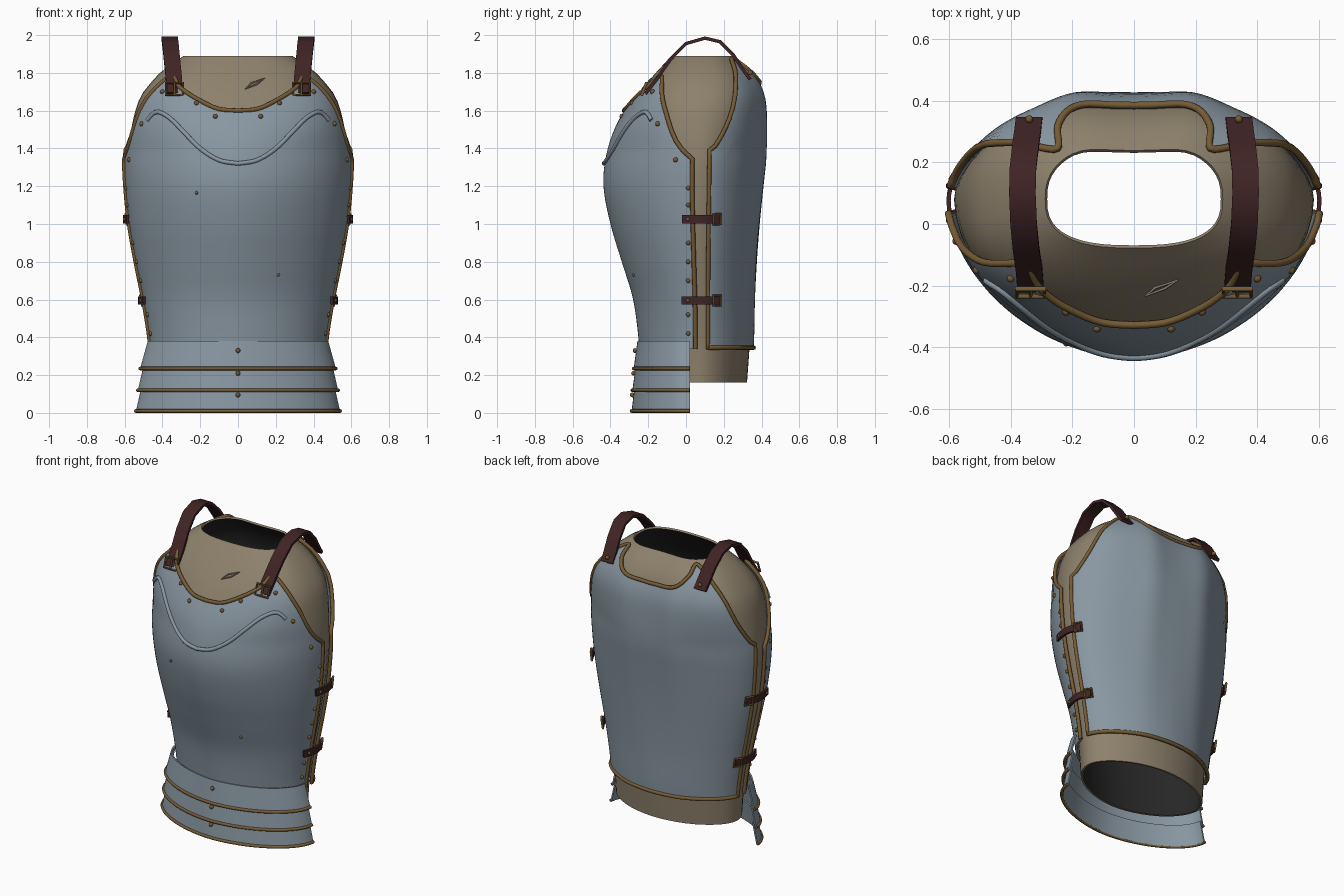
import bpy, math
from mathutils import Vector

cube = bpy.data.objects.get("Cube")
if cube:
    bpy.data.objects.remove(cube, do_unlink=True)


def material(name, colour):
    mat = bpy.data.materials.new(name)
    mat.use_nodes = True
    mat.diffuse_color = (*colour, 1)
    mat.node_tree.nodes["Principled BSDF"].inputs["Base Color"].default_value = (*colour, 1)
    return mat


STEEL = material("blue_grey_steel", (.25, .31, .36))
CLOTH = material("tan_padding", (.27, .22, .15))
LINING = material("dark_lining", (.02, .02, .02))
LEATHER = material("dark_brown_leather", (.05, .017, .018))
BRONZE = material("bronze_trim", (.18, .105, .035))

# Torso sections: height, half width, front depth, back depth
BODY = [(.16, .455, -.23, .345), (.38, .47, -.25, .36), (.6, .505, -.28, .365),
        (.8, .545, -.34, .375), (1, .58, -.4, .39), (1.2, .6, -.437, .41),
        (1.35, .605, -.425, .425), (1.5, .588, -.38, .425), (1.67, .54, -.285, .41),
        (1.78, .455, -.2, .365), (1.83, .4, -.155, .33), (1.89, .31, -.1, .26)]
# Upper edges of the plates: angle from the side, height
FRONT_TOP = [(.1, 1.34), (.27, 1.42), (.43, 1.6), (.74, 1.78), (1.02, 1.72),
             (1.24, 1.66), (1.42, 1.61), (1.571, 1.6)]
BACK_TOP = [(.15, 1.39), (.25, 1.42), (.42, 1.56), (.56, 1.75), (.78, 1.875),
            (1.05, 1.82), (1.3, 1.755), (1.571, 1.74)]
MID_Y = .08
PI = math.pi


def smooth(table, x, col=1):
    """Hermite interpolation through a small table."""
    x = min(max(x, table[0][0]), table[-1][0])
    last = len(table) - 1
    i = next(k for k in range(last) if x <= table[k + 1][0])

    def slope(k):
        p, q = table[max(k - 1, 0)], table[min(k + 1, last)]
        return (q[col] - p[col]) / (q[0] - p[0])
    p, q = table[i], table[i + 1]
    h = q[0] - p[0]
    u = (x - p[0]) / h
    w = u * u * (3 - 2 * u)
    return (p[col] * (1 - w) + q[col] * w + h * slope(i) * u * (1 - u) ** 2
            - h * slope(i + 1) * u * u * (1 - u))


def power(z):
    return 1.85 + .8 * min(max((z - 1.4) / .38, 0), 1)


def spow(v, p):
    return math.copysign(abs(v) ** p, v)


def torso(t, z, off=0):
    """Point on the torso; t runs from left side over the front."""
    a, f, b = (smooth(BODY, z, c) for c in (1, 2, 3))
    s, c, e = math.sin(t), math.cos(t), 2 / power(z)
    d = MID_Y - f if s >= 0 else b - MID_Y
    x = (a + off) * spow(c, e)
    y = MID_Y - (d + off) * spow(s, e)
    if s < 0:  # shoulder blades
        y += .02 * math.exp(-((abs(x) - .2) / .1) ** 2) * min(z / 1.4, 1) * abs(s)
    return Vector((x, y, z))


def front_point(x, z, off=0):
    a, f, n = smooth(BODY, z, 1), smooth(BODY, z, 2), power(z)
    return Vector((x, MID_Y - (MID_Y - f + off) * max(1 - (abs(x) / a) ** n, 0) ** (1 / n), z))


def side_point(side, y, z, off=0):
    a, n = smooth(BODY, z), power(z)
    d = MID_Y - smooth(BODY, z, 2) if y < MID_Y else smooth(BODY, z, 3) - MID_Y
    return Vector((side * (a * (1 - (abs(y - MID_Y) / d) ** n) ** (1 / n) + off), y, z))


def sheet(name, rows, mats, thick, offset=-1, closed=False, lining=0):
    """Thickened grid; each row is a list of points."""
    n, verts = len(rows[0]), [p for r in rows for p in r]
    faces = []
    for j in range(len(rows) - 1):
        for i in range(n if closed else n - 1):
            k = (i + 1) % n
            faces.append((j * n + i, (j + 1) * n + i, (j + 1) * n + k, j * n + k))
    mesh = bpy.data.meshes.new(name)
    mesh.from_pydata(verts, [], faces)
    for m in mats:
        mesh.materials.append(m)
    ob = bpy.data.objects.new(name, mesh)
    bpy.context.collection.objects.link(ob)
    mod = ob.modifiers.new("thickness", "SOLIDIFY")
    mod.thickness, mod.offset, mod.material_offset = thick, offset, lining
    activate(ob)
    bpy.ops.object.modifier_apply(modifier=mod.name)
    bpy.ops.object.shade_smooth_by_angle(angle=math.radians(40))
    return ob


def activate(ob):
    bpy.ops.object.select_all(action="DESELECT")
    ob.select_set(True)
    bpy.context.view_layer.objects.active = ob


def tube(name, pts, radius, mat, closed=False):
    curve = bpy.data.curves.new(name, "CURVE")
    curve.dimensions = "3D"
    curve.bevel_depth, curve.bevel_resolution, curve.use_fill_caps = radius, 2, True
    line = curve.splines.new("POLY")
    line.points.add(len(pts) - 1)
    for p, co in zip(line.points, pts):
        p.co = (*co, 1)
    line.use_cyclic_u = closed
    curve.materials.append(mat)
    ob = bpy.data.objects.new(name, curve)
    bpy.context.collection.objects.link(ob)
    activate(ob)
    bpy.ops.object.convert(target="MESH")
    bpy.ops.object.shade_smooth_by_angle(angle=math.radians(50))


def rivet(co, r=.013):
    bpy.ops.mesh.primitive_uv_sphere_add(segments=10, ring_count=6, radius=r, location=co)
    ob = bpy.context.object
    ob.name = "rivet"
    ob.data.materials.append(BRONZE)
    bpy.ops.object.shade_smooth()


def spread(lo, hi, n):
    return [lo + (hi - lo) * i / n for i in range(n + 1)]


# Padded undergarment with dark inside
sheet("padded_vest", [[torso(t, z, -.022) for t in spread(0, 2 * PI, 48)[:-1]]
                      for z in spread(.16, 1.89, 36)], [CLOTH, LINING], .012, closed=True, lining=1)
tear = [(.04, 1.715), (.07, 1.745), (.14, 1.77), (.1, 1.74)]
tube("vest_tear", [front_point(x, z, -.022) for x, z in tear], .005, CLOTH, True)


# Breastplate and backplate with rolled edges
def plate(name, start, inset, top, bottom, trim_bottom):
    angles = spread(start + inset, start + PI - inset, 64)
    tops = [smooth(top, min(t - start, PI - t + start)) for t in angles]
    rows = [[torso(t, bottom + (h - bottom) * k) for t, h in zip(angles, tops)]
            for k in spread(0, 1, 32)]
    sheet(name, rows, [STEEL], .014)
    edge = [r[0] for r in rows] + rows[-1][1:-1] + [r[-1] for r in reversed(rows)]
    if trim_bottom:
        edge += rows[0][-2:0:-1]
    tube(name + "_trim", edge, .012, BRONZE, trim_bottom)


plate("breastplate", 0, .11, FRONT_TOP, .34, False)
plate("backplate", PI, .15, BACK_TOP, .345, True)

# Raised chest ridge
RIDGE = [(0, 1.32), (.1, 1.338), (.2, 1.4), (.29, 1.49), (.36, 1.56), (.42, 1.593), (.45, 1.585), (.48, 1.55)]
tube("chest_ridge", [front_point(x, smooth(RIDGE, abs(x)), .003) for x in spread(-.48, .48, 48)],
     .012, STEEL)

# Overlapping waist lames: top, bottom, widths, depths
LAMES = [(.38, .235, .478, .518, .257, .277), (.26, .12, .498, .53, .265, .284),
         (.145, .01, .51, .54, .272, .288)]
for hi, lo, w_hi, w_lo, d_hi, d_lo in LAMES:
    rows = [[(((w_lo + (w_hi - w_lo) * k) * spow(math.cos(t), 1.1)),
              .02 - (d_lo + .02 + (d_hi - d_lo) * k) * abs(math.sin(t)) ** 1.1,
              lo + (hi - lo) * k) for t in spread(0, PI, 48)] for k in spread(0, 1, 4)]
    sheet("waist_lame", rows, [STEEL], .01)
    tube("waist_lame_trim", rows[0], .01, BRONZE)
    rivet((0, -d_hi - .012, hi - .05))

# Shoulder straps, side straps, buckles and rivets, both sides
STRAP = [(.335, -.215, 1.69), (.34, -.15, 1.775), (.35, -.08, 1.875), (.358, 0, 1.955),
         (.362, .1, 1.984), (.36, .18, 1.965), (.352, .25, 1.895), (.345, .3, 1.82), (.34, .34, 1.765)]
NECK_RIVETS = [(.12, 1.57), (.22, 1.64), (.4, 1.7), (.51, 1.53)]
for side in (-1, 1):
    path = [Vector((x * side, y, z)) for x, y, z in STRAP]
    wide = Vector((.043, 0, 0))
    sheet("shoulder_strap", [[p + wide, p - wide] for p in path], [LEATHER], .018, 0)
    buckle = Vector((.335 * side, -.222, 1.715))
    across, along = Vector((.045, 0, 0)), Vector((0, .012, .032))
    tube("shoulder_buckle", [buckle + across * i + along * j
                             for i, j in ((-1, -1), (1, -1), (1, 1), (-1, 1))], .008, BRONZE, True)
    tube("shoulder_buckle_pin", [buckle - along, buckle + along], .006, BRONZE)
    rivet((side * .34, .34, 1.8))
    for z in (1.025, .595):
        up = Vector((0, 0, .022))
        pts = [side_point(side, y, z, .018) for y in spread(-.02, .175, 8)]
        sheet("side_strap", [[p - up, p + up] for p in pts], [LEATHER], .014, 0)
        tube("side_buckle", [side_point(side, y, z + h, .026) for y, h in
                             ((.145, -.027), (.185, -.027), (.185, .027), (.145, .027))],
             .007, BRONZE, True)
        rivet(side_point(side, .01, z, .025), .01)
    for x, z in NECK_RIVETS:
        rivet(front_point(side * x, z))
    rivet(side_point(side, -.055, 1.34))
    for z in (1.19, 1.1, .9, .8, .7, .52, .42):
        rivet(side_point(side, .012, z), .012)

# Loose studs on the chest
for x, z in ((-.22, 1.165), (.215, .73)):
    rivet(front_point(x, z), .009)
